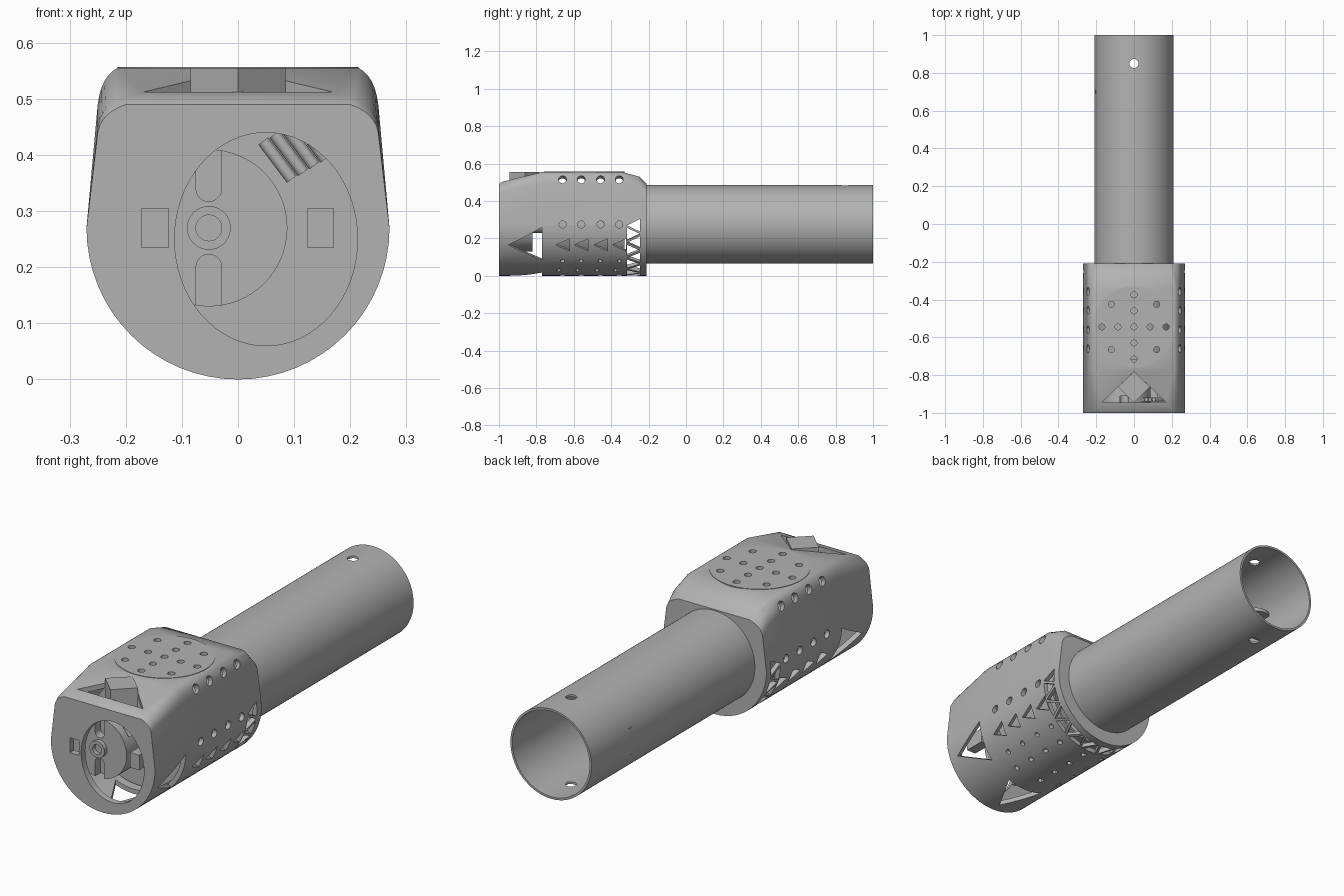
import bpy, bmesh, math
from mathutils import Vector

cube = bpy.data.objects.get("Cube")
if cube:
    bpy.data.objects.remove(cube)

grey = bpy.data.materials.new("plain_grey")
grey.use_nodes = True
COLOUR = (0.45, 0.45, 0.45, 1)
grey.diffuse_color = COLOUR
grey.node_tree.nodes["Principled BSDF"].inputs["Base Color"].default_value = COLOUR

X, Y, Z = Vector((1, 0, 0)), Vector((0, 1, 0)), Vector((0, 0, 1))
AXIS = 0.27                      # height of the round part's centre


def finish(bm, name):
    bmesh.ops.recalc_face_normals(bm, faces=bm.faces)
    mesh = bpy.data.meshes.new(name)
    bm.to_mesh(mesh)
    bm.free()
    mesh.materials.append(grey)
    obj = bpy.data.objects.new(name, mesh)
    bpy.context.collection.objects.link(obj)
    return obj


def loft(bm, rings):
    loops = [[bm.verts.new(p) for p in ring] for ring in rings]
    n = len(loops[0])
    for a, b in zip(loops, loops[1:]):
        for i in range(n):
            bm.faces.new((a[i], a[(i + 1) % n], b[(i + 1) % n], b[i]))
    bm.faces.new(loops[0])
    bm.faces.new(loops[-1])


def prism(bm, pts, origin, u, v, lo, hi):
    n = u.cross(v)
    loft(bm, [[Vector(origin) + u * a + v * b + n * d for a, b in pts] for d in (lo, hi)])


def oval(rx, ry=None, n=32, cx=0, cy=0):
    ry = ry or rx
    return [(cx + rx * math.cos(math.tau * i / n), cy + ry * math.sin(math.tau * i / n))
            for i in range(n)]


def box(w, h):
    return [(-w, -h), (w, -h), (w, h), (-w, h)]


def arrow(length, half):
    return [(-length, 0), (length, -half), (length, half)]


def radial(bm, pts, y, degrees, lo=0.2, hi=0.32):
    """Prism pointing outward from the body axis."""
    a = math.radians(degrees)
    n = Vector((math.cos(a), 0, math.sin(a)))
    prism(bm, pts, (0, y, AXIS), Y, n.cross(Y), lo, hi)


def along_y(name, pts, y0, y1):
    bm = bmesh.new()
    prism(bm, pts, (0, 0, 0), X, Z, -y0, -y1)
    return finish(bm, name)


def cut(obj, cutter, keep=False):
    mod = obj.modifiers.new("cut", "BOOLEAN")
    mod.operation, mod.solver, mod.object = "DIFFERENCE", "EXACT", cutter
    mod.use_self = True
    bpy.context.view_layer.update()
    ev = obj.evaluated_get(bpy.context.evaluated_depsgraph_get())
    mesh = bpy.data.meshes.new_from_object(ev)
    obj.modifiers.clear()
    obj.data = mesh
    if not keep:
        bpy.data.objects.remove(cutter)


def section(y, shoulder, flat, top, scale):
    """Round belly, leaning sides, rounded shoulders and a flat top."""
    half = [(0.27 * math.sin(t), AXIS - 0.27 * math.cos(t))
            for t in (math.pi / 2 * i / 16 for i in range(17))]
    p0, p1, p2 = Vector((0.25, shoulder)), Vector((0.244, top - 0.015)), Vector((flat, top))
    for i in range(7):
        t = i / 6
        half.append(tuple(p0 * (1 - t) ** 2 + p1 * 2 * t * (1 - t) + p2 * t * t))
    pts = half + [(-x, z) for x, z in reversed(half[1:])]
    return [(x * scale, y, AXIS + (z - AXIS) * scale) for x, z in pts]


def body(name, scale, front, back):
    stations = [(front, 0.44, 0.2, 0.49), (-0.985 if scale == 1 else -0.96, 0.45, 0.205, 0.502),
                (-0.77, 0.49, 0.215, 0.555), (-0.34, 0.49, 0.215, 0.555),
                (-0.25, 0.46, 0.2, 0.53), (back, 0.43, 0.18, 0.49)]
    bm = bmesh.new()
    loft(bm, [section(*s, scale) for s in stations])
    return finish(bm, name)


# Hollow housing
housing = body("housing", 1, -1, -0.21)
cut(housing, body("cavity", 0.92, -0.97, -0.235))

# Openings in the housing
bm = bmesh.new()
prism(bm, oval(0.163, 0.19, 64, 0.05, 0.25), (0, -1, 0), X, Z, -0.05, 0.05)
for x in (-0.148, 0.147):
    if x < 0:
        prism(bm, box(0.024, 0.035), (x, -1, AXIS), X, Z, -0.05, 0.05)
prism(bm, oval(0.2, n=64), (0, -0.21, AXIS), X, Z, -0.06, 0.06)
prism(bm, [(-0.17, -0.945), (0.17, -0.945), (0, -0.78)], (0, 0, 0), X, Y, 0.45, 0.6)
for angle in (-23, -90, -157):
    radial(bm, arrow(0.09, 0.095), -0.86, angle)

# Side holes and triangle rows
ROW = (-0.66, -0.56, -0.457, -0.357)
for side in (1, -1):
    for y in ROW:
        n = Vector((side * 0.85, 0, 0.53)).normalized()
        prism(bm, oval(0.021, n=20), (side * 0.235, y, 0.51), Y, n.cross(Y), -0.045, 0.05)
        for elevation, shape, shift in ((1, oval(0.019, n=20), 0), (-23, arrow(0.036, 0.035), 0),
                                        (-45, oval(0.012, n=12), 0), (-63, oval(0.013, n=12), -0.02)):
            radial(bm, shape, y + shift, elevation if side > 0 else 180 - elevation)
for y in ROW:
    radial(bm, oval(0.013, n=12), y, -90)

# Triangle lattice round the rear
for k in range(10):
    radial(bm, arrow(0.035, 0.034), -0.28, -20 * k)
    if k < 9:
        radial(bm, arrow(-0.035, 0.034), -0.28, -20 * k - 10)
cut(housing, finish(bm, "openings"))

# Round perforated pad on top
bm = bmesh.new()
prism(bm, oval(0.215, n=64), (0, -0.545, 0), X, Y, 0.538, 0.557)
pad = finish(bm, "top_pad")
bm = bmesh.new()
spots = [(0, -0.545 + 0.085 * k) for k in (-2, -1, 0, 1, 2)]
spots += [(s * x, y) for s in (1, -1)
          for x, y in ((0.12, -0.425), (0.12, -0.665), (0.085, -0.545), (0.17, -0.545))]
for x, y in spots:
    prism(bm, oval(0.016, n=20), (x, y, 0), X, Y, 0.48, 0.6)
holes = finish(bm, "pad_holes")
cut(housing, holes, keep=True)
cut(pad, holes)

# Diamond block standing in the top window
bm = bmesh.new()
prism(bm, [(0, -0.945), (0.085, -0.862), (0, -0.782), (-0.085, -0.862)], (0, 0, 0), X, Y, 0.46, 0.555)
finish(bm, "top_block")

# Long tube with a cross hole near its end
tube = along_y("tube", oval(0.21, n=96, cy=0.275), -0.23, 1)
cut(tube, along_y("bore", oval(0.2, n=96, cy=0.275), -0.3, 1.1))
bm = bmesh.new()
prism(bm, oval(0.024, n=24), (0, 0.85, 0), X, Y, -0.1, 0.7)
cut(tube, finish(bm, "cross_hole"))

# Lugs inside the tube
for z in (0.22, 0.33):
    bm = bmesh.new()
    prism(bm, oval(0.05, 0.035, 24), (-0.155, 0.7, z), X, Y, -0.008, 0.008)
    lug = finish(bm, "tube_lug")
    bm = bmesh.new()
    prism(bm, oval(0.015, n=16), (-0.14, 0.7, z), X, Y, -0.05, 0.05)
    cut(lug, finish(bm, "lug_hole"))

# Inner sleeve and bulkhead
sleeve = along_y("inner_sleeve", oval(0.205, n=64, cy=AXIS), -0.72, -0.33)
cut(sleeve, along_y("sleeve_bore", oval(0.195, n=64, cy=AXIS), -0.8, -0.3))
along_y("bulkhead", oval(0.243, n=64, cy=AXIS), -0.735, -0.715)

# Rotary drum with two slots and a hub
drum = along_y("drum", oval(0.14, n=64, cx=-0.052, cy=AXIS), -0.95, -0.82)
bm = bmesh.new()
for s in (1, -1):
    slot = [(0.023 * math.cos(t), -0.023 * math.sin(t)) for t in (math.pi * i / 10 for i in range(11))]
    slot = [(x, s * z) for x, z in slot + [(-0.023, 0.15), (0.023, 0.15)]]
    prism(bm, slot, (-0.052, -0.95, AXIS + s * 0.07), X, Z, -0.04, 0.03)
cut(drum, finish(bm, "slots"))
hub = along_y("hub", oval(0.039, n=40, cx=-0.052, cy=AXIS), -0.97, -0.94)
cut(hub, along_y("hub_bore", oval(0.023, n=32, cx=-0.052, cy=AXIS), -1, -0.95))
along_y("drum_shaft", oval(0.04, cx=-0.052, cy=AXIS), -0.83, -0.72)

# Ribbed rods beside the drum, and the square stud on the front
along = Vector((0.6, 0, -0.8))
for k in range(4):
    bm = bmesh.new()
    prism(bm, oval(0.011, n=16), (0.045 + 0.02 * k, -0.93, 0.425 + 0.012 * k), Y, along.cross(Y), 0, 0.085)
    finish(bm, "rib_rod")
bm = bmesh.new()
prism(bm, box(0.024, 0.035), (0.147, -0.955, AXIS), X, Z, -0.08, 0.02)
finish(bm, "square_stud")

# Smooth shading with sharp edges kept
for obj in bpy.context.scene.objects:
    obj.select_set(obj.type == "MESH")
bpy.context.view_layer.objects.active = housing
bpy.ops.object.shade_smooth_by_angle(angle=math.radians(30))
